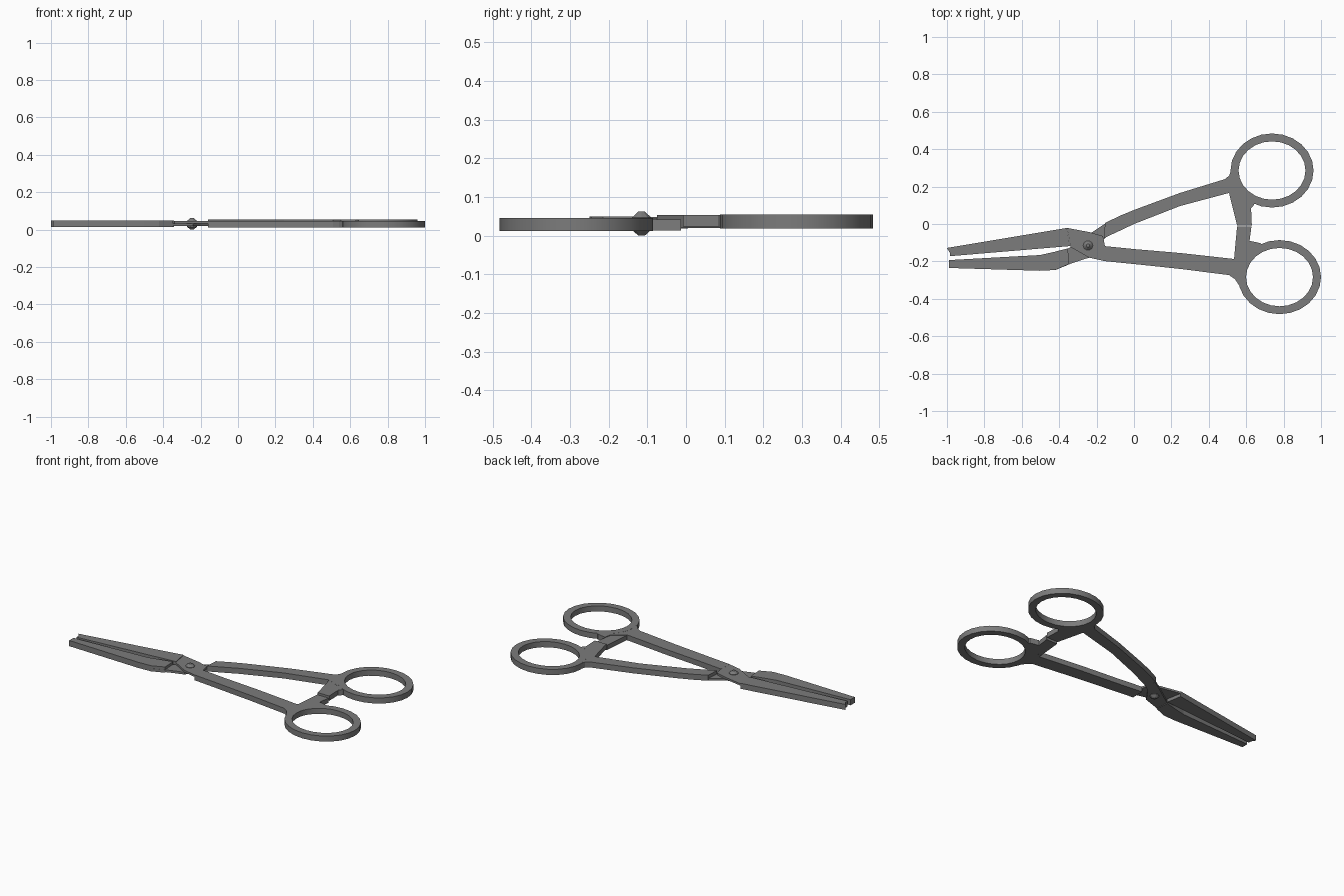
import bpy, bmesh
from math import cos, sin, pi, radians

if "Cube" in bpy.data.objects:
    bpy.data.objects.remove(bpy.data.objects["Cube"])

steel = bpy.data.materials.new("dark_steel")
steel.diffuse_color = (0.2, 0.2, 0.2, 1)
steel.use_nodes = True
steel.node_tree.nodes["Principled BSDF"].inputs["Base Color"].default_value = steel.diffuse_color


def finish(bm, name):
    bmesh.ops.recalc_face_normals(bm, faces=bm.faces)
    me = bpy.data.meshes.new(name)
    bm.to_mesh(me)
    bm.free()
    me.materials.append(steel)
    ob = bpy.data.objects.new(name, me)
    bpy.context.collection.objects.link(ob)
    return ob


def plate(name, outline, z0, z1):
    """Extrude a flat outline from z0 to z1."""
    bm = bmesh.new()
    f = bm.faces.new([bm.verts.new((x, y, z0)) for x, y in outline])
    up = bmesh.ops.extrude_face_region(bm, geom=[f], use_keep_orig=True)
    for v in up["geom"]:
        if isinstance(v, bmesh.types.BMVert):
            v.co.z = z1
    return finish(bm, name)


def lathe(name, profile, centre, n, closed):
    """Sweep (rx, ry, z) sections around a vertical axis."""
    bm = bmesh.new()
    loops = [[bm.verts.new((centre[0] + rx * cos(2 * pi * i / n),
                            centre[1] + ry * sin(2 * pi * i / n), z))
              for i in range(n)] for rx, ry, z in profile]
    pairs = list(zip(loops, loops[1:]))
    if closed:
        pairs.append((loops[-1], loops[0]))
    else:
        bm.faces.new(loops[0])
        bm.faces.new(loops[-1])
    for a, b in pairs:
        for i in range(n):
            j = (i + 1) % n
            bm.faces.new((a[i], a[j], b[j], b[i]))
    return finish(bm, name)


def finger_ring(name, centre, z0, z1):
    prof = [(0.222, 0.198, z0), (0.222, 0.198, z1), (0.179, 0.156, z1), (0.179, 0.156, z0)]
    ob = lathe(name, prof, centre, 24, True)
    bpy.context.view_layer.objects.active = ob
    ob.select_set(True)
    bpy.ops.object.shade_smooth_by_angle(angle=radians(35))
    ob.select_set(False)


def arc(c, a0, a1, n=6):
    """Points inside the ring band, so the shank merges into it."""
    return [(c[0] + 0.205 * cos(radians(a0 + (a1 - a0) * i / n)),
             c[1] + 0.181 * sin(radians(a0 + (a1 - a0) * i / n))) for i in range(n + 1)]


A0, A1 = 0.012, 0.046      # heights of the arm with the lower ring
B0, B1 = 0.019, 0.054      # heights of the arm with the upper ring
MID = 0.033
ring_a, ring_b = (0.778, -0.284), (0.738, 0.286)

# Finger rings
finger_ring("lower_finger_ring", ring_a, A0, A1)
finger_ring("upper_finger_ring", ring_b, B0, B1)

# Shanks, flaring into the rings
plate("lower_shank",
      [(-0.16, -0.198), (0, -0.214), (0.246, -0.24), (0.508, -0.273), (0.54, -0.295), (0.56, -0.325)]
      + arc(ring_a, 190, 115)
      + [(0.675, -0.102), (0.618, -0.09), (0.61, -0.13), (0.535, -0.187), (0.246, -0.155),
         (0, -0.134), (-0.158, -0.118)],
      A0 + 0.0005, A1 - 0.0005)
plate("upper_shank",
      [(-0.155, 0.005), (-0.08, 0.042), (0, 0.075), (0.246, 0.166), (0.487, 0.24), (0.51, 0.26), (0.519, 0.29)]
      + arc(ring_b, 175, 245)
      + [(0.64, 0.1), (0.626, 0.085), (0.61, 0.12), (0.508, 0.166), (0.246, 0.096),
         (0, 0.0), (-0.08, -0.038), (-0.16, -0.075)],
      B0 + 0.0005, B1 - 0.0005)

# Ratchet bars meeting between the shanks
plate("lower_ratchet_bar",
      [(0.535, -0.188), (0.57, -0.2), (0.61, -0.16), (0.618, -0.09), (0.628, -0.013), (0.551, -0.013)],
      A0 + 0.001, 0.042)
plate("upper_ratchet_bar",
      [(0.508, 0.167), (0.551, -0.008), (0.63, -0.008), (0.626, 0.085), (0.61, 0.15), (0.56, 0.19)],
      0.023, B1 - 0.001)

# Box lock: half-thickness plates crossing at the pivot
plate("lower_arm_lock",
      [(-0.358, -0.021), (-0.24, -0.043), (-0.166, -0.064), (-0.155, -0.118), (-0.158, -0.198),
       (-0.24, -0.18), (-0.34, -0.123)],
      MID, A1 - 0.001)
plate("upper_arm_lock",
      [(-0.42, -0.246), (-0.33, -0.209), (-0.24, -0.18), (-0.2, -0.12), (-0.15, -0.07),
       (-0.15, 0.005), (-0.21, -0.035), (-0.35, -0.13), (-0.43, -0.15)],
      B0, MID)

# Jaws
plate("upper_jaw",
      [(-1, -0.128), (-0.358, -0.021), (-0.352, -0.06), (-0.342, -0.118), (-0.984, -0.172), (-0.984, -0.155)],
      A0 + 0.002, 0.048)
plate("lower_jaw",
      [(-0.99, -0.193), (-0.503, -0.166), (-0.43, -0.15), (-0.353, -0.13), (-0.348, -0.215),
       (-0.422, -0.246), (-0.503, -0.25), (-0.99, -0.235)],
      A0 + 0.003, 0.050)

# Pivot screw with tapered heads
lathe("pivot", [(0.009, 0.009, 0), (0.026, 0.026, 0.015), (0.026, 0.026, 0.047), (0.009, 0.009, 0.062)],
      (-0.246, -0.115), 10, False)
